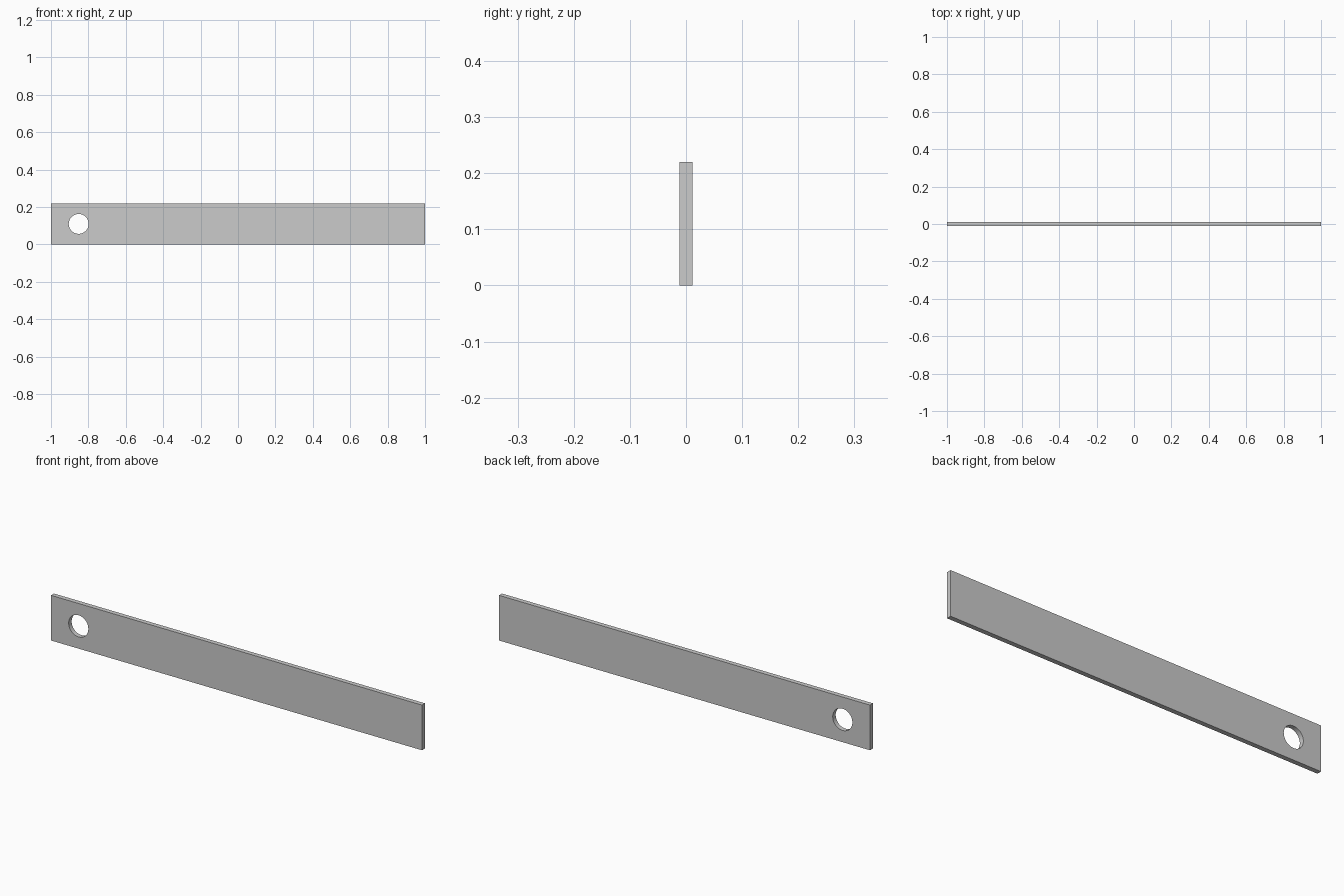
import bpy
from math import pi

if "Cube" in bpy.data.objects:
    bpy.data.objects.remove(bpy.data.objects["Cube"])

LENGTH, THICKNESS, HEIGHT = 2.0, 0.023, 0.22
HOLE_X, HOLE_RADIUS = -0.852, 0.053

# Flat bar
bpy.ops.mesh.primitive_cube_add(size=1, location=(0, 0, HEIGHT / 2))
bar = bpy.context.object
bar.name = "flat_bar"
bar.scale = (LENGTH, THICKNESS, HEIGHT)
bpy.ops.object.transform_apply(location=True, rotation=False, scale=True)

# Round hole near the left end
bpy.ops.mesh.primitive_cylinder_add(vertices=64, radius=HOLE_RADIUS, depth=0.2,
                                    location=(HOLE_X, 0, HEIGHT / 2),
                                    rotation=(pi / 2, 0, 0))
cutter = bpy.context.object
cutter.name = "hole_cutter"
cutter.hide_render = True

cut = bar.modifiers.new("hole", 'BOOLEAN')
cut.operation = 'DIFFERENCE'
cut.solver = 'EXACT'
cut.object = cutter

bpy.ops.object.select_all(action='DESELECT')
bar.select_set(True)
bpy.context.view_layer.objects.active = bar
bpy.ops.object.modifier_apply(modifier=cut.name)
bpy.data.objects.remove(cutter)

# Smooth hole wall, sharp plate edges
bpy.ops.object.shade_smooth_by_angle(angle=pi / 6)
